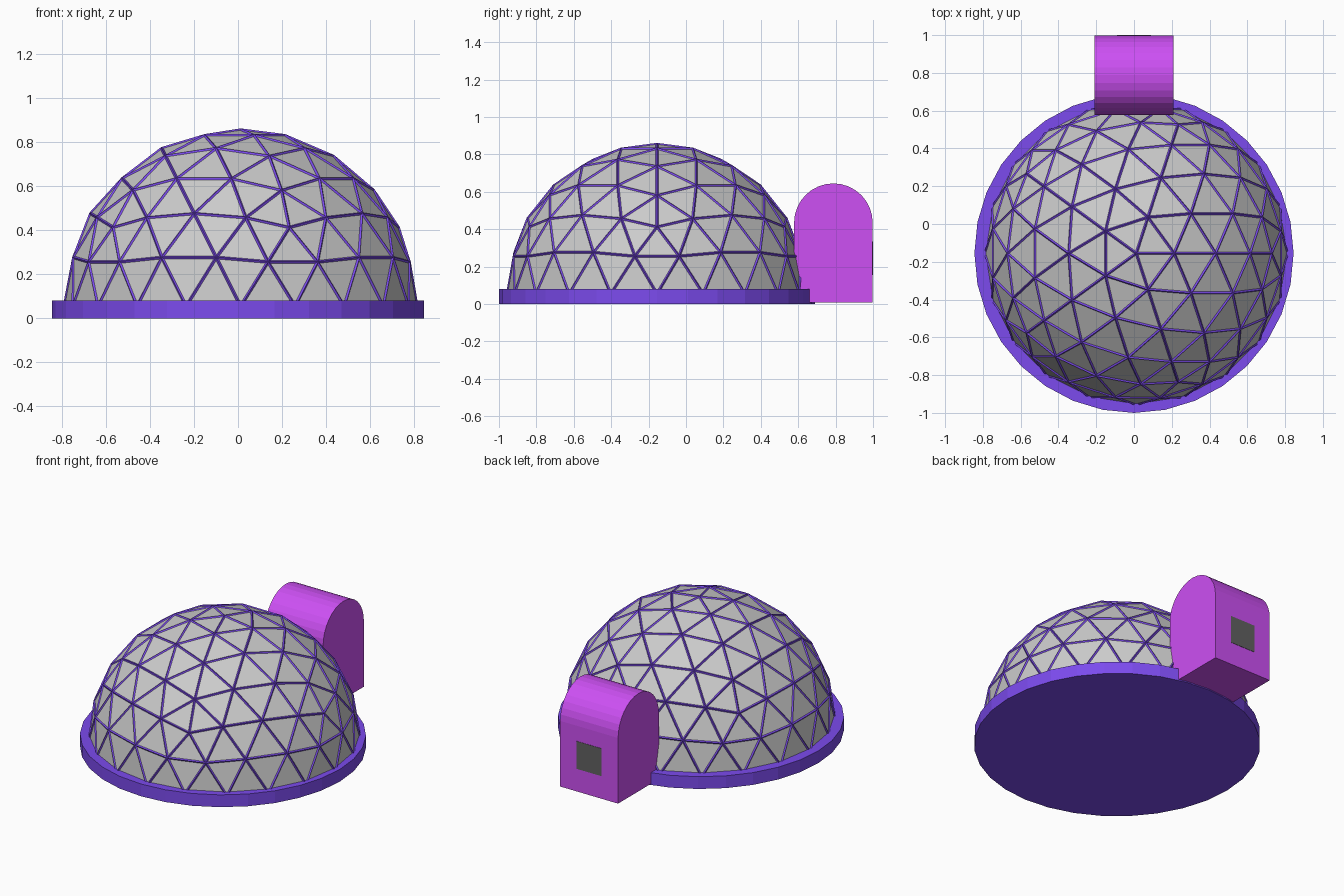
import bpy, bmesh, math
from mathutils import Vector

if "Cube" in bpy.data.objects:
    bpy.data.objects.remove(bpy.data.objects["Cube"])

CY = -0.155                      # dome centre in y
DOME = Vector((0.012, CY, 0.055))
DOME_R = 0.8


def material(name, rgb):
    m = bpy.data.materials.new(name)
    m.diffuse_color = (*rgb, 1)
    m.use_nodes = True
    m.node_tree.nodes["Principled BSDF"].inputs["Base Color"].default_value = m.diffuse_color
    return m


def add(name, bm, mat=None):
    bmesh.ops.recalc_face_normals(bm, faces=bm.faces)
    me = bpy.data.meshes.new(name)
    bm.to_mesh(me)
    bm.free()
    ob = bpy.data.objects.new(name, me)
    bpy.context.collection.objects.link(ob)
    if mat:
        me.materials.append(mat)
    return ob


def half_dome(name, radius, mat=None):
    bm = bmesh.new()
    bmesh.ops.create_icosphere(bm, subdivisions=3, radius=radius)
    low = [v for v in bm.verts if v.co.z < -0.01]
    bmesh.ops.delete(bm, geom=low, context='VERTS')
    flat = [f for f in bm.faces if f.normal.z < -0.9]
    if flat:
        bmesh.ops.delete(bm, geom=flat, context='FACES')
    ob = add(name, bm, mat)
    ob.location = DOME
    return ob


blue = material("blue", (0.2, 0.07, 0.85))
purple = material("purple", (0.61, 0.08, 0.9))
dark = material("dark", (0.12, 0.12, 0.12))

# Base disc
bm = bmesh.new()
bmesh.ops.create_cone(bm, cap_ends=True, segments=32, radius1=0.845, radius2=0.845, depth=0.08)
bmesh.ops.translate(bm, verts=bm.verts, vec=(0, CY, 0.04))
add("base_disc", bm, blue)

# Faceted panels and the strut lattice over their edges
half_dome("dome_panels", DOME_R)
frame = half_dome("dome_frame", DOME_R, blue)
wire = frame.modifiers.new("struts", 'WIREFRAME')
wire.thickness = 0.014
wire.offset = 0
wire.use_boundary = True

# Entrance block: arched profile in y-z, extruded along x
r, yc, spring = 0.21, 0.788, 0.435
profile = [(yc - r, 0.007), (yc + r, 0.007)]
profile += [(yc + r * math.cos(math.pi * i / 16), spring + r * math.sin(math.pi * i / 16))
            for i in range(17)]
bm = bmesh.new()
face = bm.faces.new([bm.verts.new((-0.209, y, z)) for y, z in profile])
ext = bmesh.ops.extrude_face_region(bm, geom=[face], use_keep_orig=True)
new = [g for g in ext["geom"] if isinstance(g, bmesh.types.BMVert)]
bmesh.ops.translate(bm, verts=new, vec=(0.418, 0, 0))
add("entrance_block", bm, purple)

# Dark square hatch on the back of the entrance
bm = bmesh.new()
bmesh.ops.create_cube(bm, size=1)
bmesh.ops.scale(bm, verts=bm.verts, vec=(0.18, 0.02, 0.18))
bmesh.ops.translate(bm, verts=bm.verts, vec=(0, 0.99, 0.245))
add("entrance_hatch", bm, dark)
